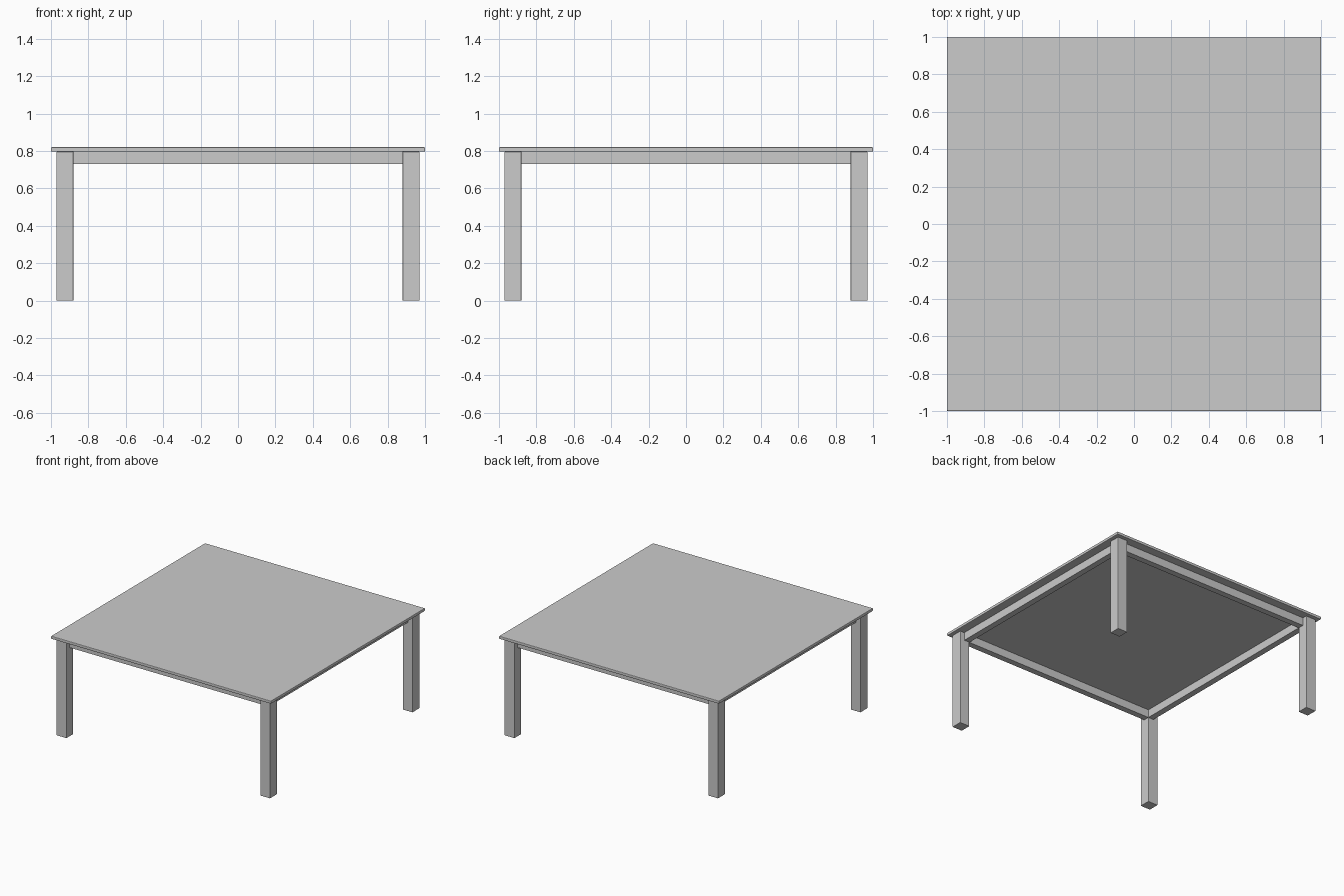
import bpy
import bmesh

if "Cube" in bpy.data.objects:
    bpy.data.objects.remove(bpy.data.objects["Cube"])


def box(name, x, y, z, bevel=0.0):
    """Box from (min, max) ranges, with optional slightly eased edges."""
    bm = bmesh.new()
    bmesh.ops.create_cube(bm, size=1)
    for v in bm.verts:
        for i, (lo, hi) in enumerate((x, y, z)):
            v.co[i] = lo if v.co[i] < 0 else hi
    mesh = bpy.data.meshes.new(name)
    bm.to_mesh(mesh)
    bm.free()
    ob = bpy.data.objects.new(name, mesh)
    bpy.context.collection.objects.link(ob)
    if bevel:
        mod = ob.modifiers.new("eased_edges", 'BEVEL')
        mod.width = bevel
        mod.segments = 2
    return ob


def span(sign, a, b):
    return tuple(sorted((sign * a, sign * b)))


TOP, UNDER, APRON_LOW = 0.82, 0.796, 0.73
LEG_IN, LEG_OUT, APRON_OUT = 0.88, 0.97, 0.93

# Square top
box("table_top", (-1, 1), (-1, 1), (UNDER, TOP), 0.005)

# Corner legs
for sy, fb in ((-1, "front"), (1, "back")):
    for sx, lr in ((-1, "left"), (1, "right")):
        box(f"{fb}_{lr}_leg", span(sx, LEG_IN, LEG_OUT),
            span(sy, LEG_IN, LEG_OUT), (0, UNDER), 0.003)

# Apron rails between the legs, flush with their inner faces
length = (-LEG_IN, LEG_IN)
height = (APRON_LOW, UNDER)
for s, fb, lr in ((-1, "front", "left"), (1, "back", "right")):
    rail = span(s, LEG_IN, APRON_OUT)
    box(f"{fb}_apron", length, rail, height)
    box(f"{lr}_apron", rail, length, height)
